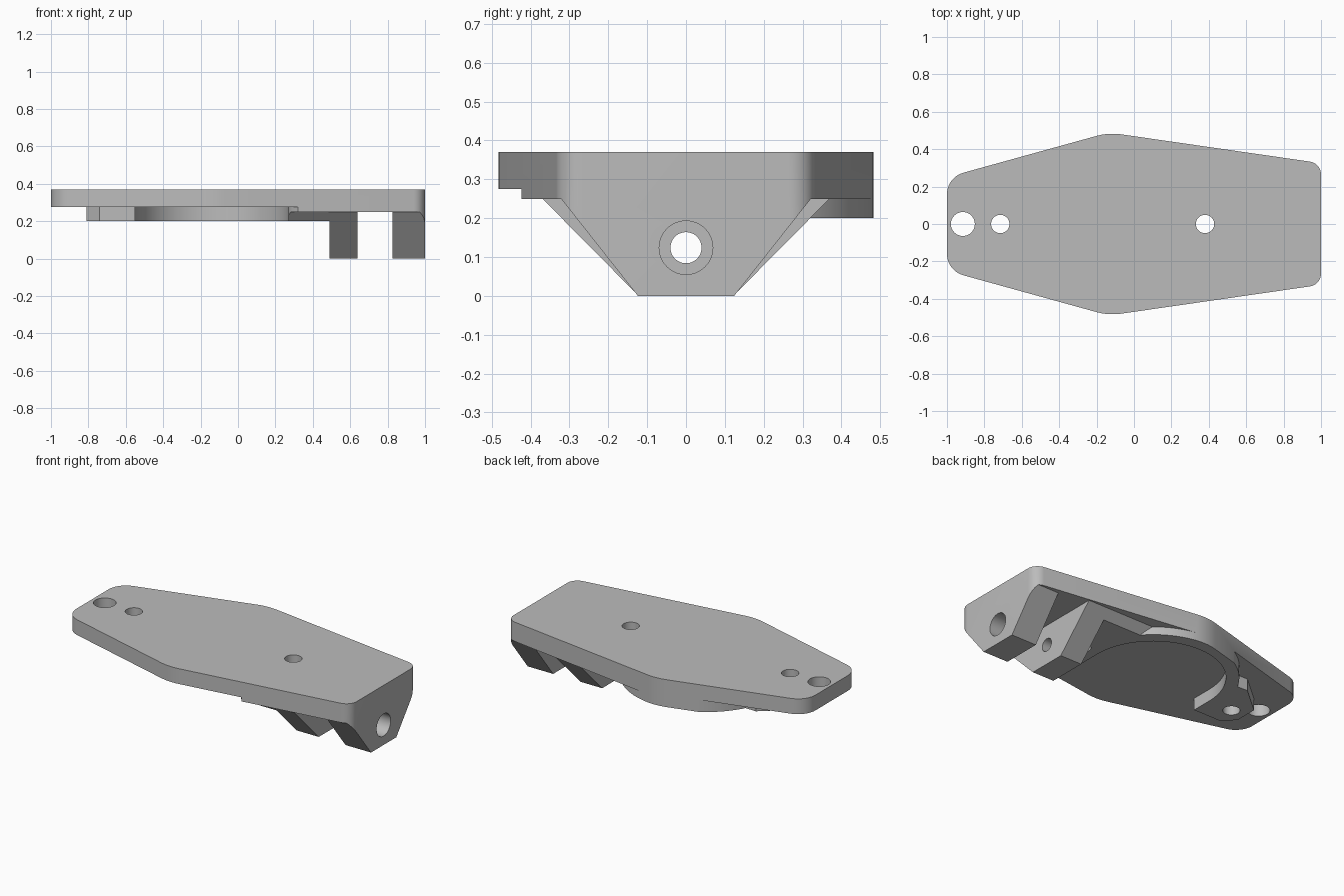
import bpy, bmesh
from math import sin, cos, tan, pi, radians
from mathutils import Vector

cube = bpy.data.objects.get("Cube")
if cube:
    bpy.data.objects.remove(cube, do_unlink=True)

grey = bpy.data.materials.new("plain grey")
grey.use_nodes = True
grey.diffuse_color = (0.5, 0.5, 0.5, 1)
grey.node_tree.nodes["Principled BSDF"].inputs["Base Color"].default_value = (0.5, 0.5, 0.5, 1)


def prism(name, pts, lo, hi, axis="z"):
    """Extrude a closed profile along z, or along x with profile (y, z)."""
    place = (lambda p, h: (p[0], p[1], h)) if axis == "z" else (lambda p, h: (h, p[0], p[1]))
    bm = bmesh.new()
    base = bm.faces.new([bm.verts.new(place(p, lo)) for p in pts])
    top = bmesh.ops.extrude_face_region(bm, geom=[base])["geom"]
    move = Vector(place((0, 0), hi - lo))
    bmesh.ops.translate(bm, vec=move, verts=[v for v in top if isinstance(v, bmesh.types.BMVert)])
    bmesh.ops.recalc_face_normals(bm, faces=bm.faces)
    mesh = bpy.data.meshes.new(name)
    bm.to_mesh(mesh)
    bm.free()
    mesh.materials.append(grey)
    ob = bpy.data.objects.new(name, mesh)
    bpy.context.collection.objects.link(ob)
    return ob


def combine(target, tool, mode):
    """Apply a boolean and discard the tool."""
    bpy.context.view_layer.objects.active = target
    mod = target.modifiers.new("cut", "BOOLEAN")
    mod.object, mod.operation, mod.solver = tool, mode, "EXACT"
    bpy.ops.object.modifier_apply(modifier=mod.name)
    bpy.data.objects.remove(tool, do_unlink=True)


def arc(cx, cy, r, a0, a1, n):
    return [(cx + r * cos(radians(a0 + (a1 - a0) * i / n)),
             cy + r * sin(radians(a0 + (a1 - a0) * i / n))) for i in range(n + 1)]


def circle(cx, cy, r, n=48):
    return arc(cx, cy, r, 0, 360, n)[:-1]


def fillet(corners, n=10):
    """Round each (x, y, radius) corner of a convex polygon."""
    out = []
    for i, (x, y, r) in enumerate(corners):
        p = Vector((x, y))
        a = (Vector(corners[i - 1][:2]) - p).normalized()
        b = (Vector(corners[(i + 1) % len(corners)][:2]) - p).normalized()
        half = a.angle(b) / 2
        mid = (a + b).normalized()
        c = p + mid * (r / sin(half))
        start = p + a * (r / tan(half)) - c
        sweep = start.angle_signed(p + b * (r / tan(half)) - c)
        for k in range(n + 1):
            t = -sweep * k / n
            out.append((c.x + start.x * cos(t) - start.y * sin(t),
                        c.y + start.x * sin(t) + start.y * cos(t)))
    return out


def trapezoid(bottom, slope, lo, hi):
    w0, w1 = bottom + slope * lo, bottom + slope * hi
    return [(-w0, lo), (w0, lo), (w1, hi), (-w1, hi)]


CX = -0.14     # centre of the round recess
INNER, OUTER = 0.41, 0.485

# Ring and hole boss under the plate
body = prism("bracket", arc(CX, 0, OUTER, 0, 152, 72)
             + [(-0.64, 0.23), (-0.81, 0.085), (-0.81, -0.06), (-0.74, -0.13), (CX, -0.13)], 0.2, 0.3)

# Thickened half of the plate
combine(body, prism("thick_plate", [(1.1, 0.6), (CX + 0.05, 0.6), (CX + 0.05, 0.2),
                                    (0.1, -0.6), (1.1, -0.6)], 0.25, 0.31), "UNION")

# Raised pad and the two lugs
combine(body, prism("pad", trapezoid(0.122, 0.99, 0.2, 0.305), 0.1, 0.55, "x"), "UNION")
combine(body, prism("inner_lug", trapezoid(0.122, 0.99, 0, 0.29), 0.49, 0.64, "x"), "UNION")
combine(body, prism("end_lug", trapezoid(0.124, 0.79, 0, 0.295), 0.825, 1.1, "x"), "UNION")

# Round recess, open toward the front
combine(body, prism("recess", arc(CX, 0, INNER, 0, 180, 64)
                    + [(CX - INNER, -0.7), (0.34, -0.7), (0.32, -0.42), (0.29, -0.385), (0.27, -0.35)],
                    0.1, 0.5), "DIFFERENCE")

# Top slab, trimmed to the rounded six-sided outline
combine(body, prism("slab", [(-1.1, -0.6), (1.1, -0.6), (1.1, 0.6), (-1.1, 0.6)], 0.275, 0.37), "UNION")
half = [(1, 0.325, 0.07), (CX + 0.005, 0.489, 0.33), (-1, 0.25, 0.12)]
outline = fillet(half + [(x, -y, r) for x, y, r in reversed(half)])
combine(body, prism("outline", outline, -0.5, 0.9), "INTERSECT")

# Vertical screw holes, then the shaft holes through the lugs
for x, r in ((-0.915, 0.064), (-0.715, 0.049), (0.38, 0.049)):
    combine(body, prism("screw_hole", circle(x, 0, r), -0.5, 0.9), "DIFFERENCE")
for lo, hi, r in ((0.4, 0.7, 0.04), (0.75, 1.2, 0.069)):
    combine(body, prism("shaft_hole", circle(0, 0.124, r), lo, hi, "x"), "DIFFERENCE")

# Smooth the round walls, keep the edges crisp
bpy.ops.object.select_all(action="DESELECT")
body.select_set(True)
bpy.context.view_layer.objects.active = body
bpy.ops.object.shade_smooth_by_angle(angle=radians(30))
